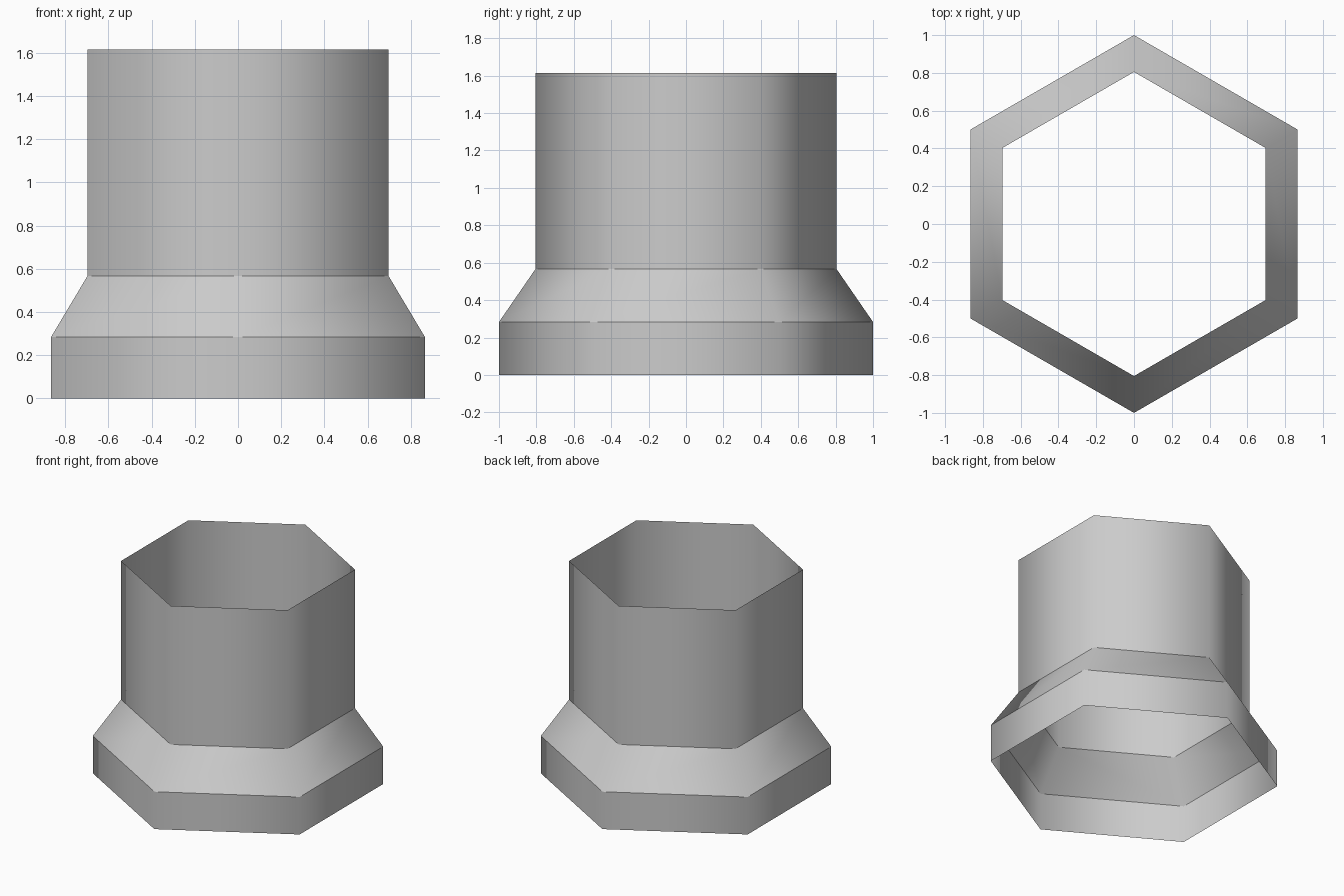
import bpy, bmesh
from math import pi, sin, cos

cube = bpy.data.objects.get("Cube")
if cube:
    bpy.data.objects.remove(cube, do_unlink=True)

SIDES = 6
# Radius and height of each ring, from the bottom up
PROFILE = [(1.0, 0.0), (1.0, 0.283), (0.805, 0.566), (0.805, 1.615)]

grey = bpy.data.materials.new("plain grey")
grey.use_nodes = True
colour = (0.6, 0.6, 0.6, 1.0)
grey.diffuse_color = colour
grey.node_tree.nodes["Principled BSDF"].inputs["Base Color"].default_value = colour

# Open hexagonal collar: wide foot, sloped shoulder, narrow sleeve
bm = bmesh.new()
rings = []
for radius, z in PROFILE:
    angles = [pi / 2 + 2 * pi * i / SIDES for i in range(SIDES)]
    rings.append([bm.verts.new((radius * cos(a), radius * sin(a), z)) for a in angles])

for low, high in zip(rings, rings[1:]):
    for i in range(SIDES):
        j = (i + 1) % SIDES
        face = bm.faces.new((low[i], low[j], high[j], high[i]))
        face.smooth = True

# Sides blend smoothly around; the horizontal rings stay crisp
for edge in bm.edges:
    a, b = edge.verts
    edge.smooth = abs(a.co.z - b.co.z) > 0.01

mesh = bpy.data.meshes.new("hex_collar")
bm.to_mesh(mesh)
bm.free()
mesh.materials.append(grey)
collar = bpy.data.objects.new("hex_collar", mesh)
bpy.context.collection.objects.link(collar)
